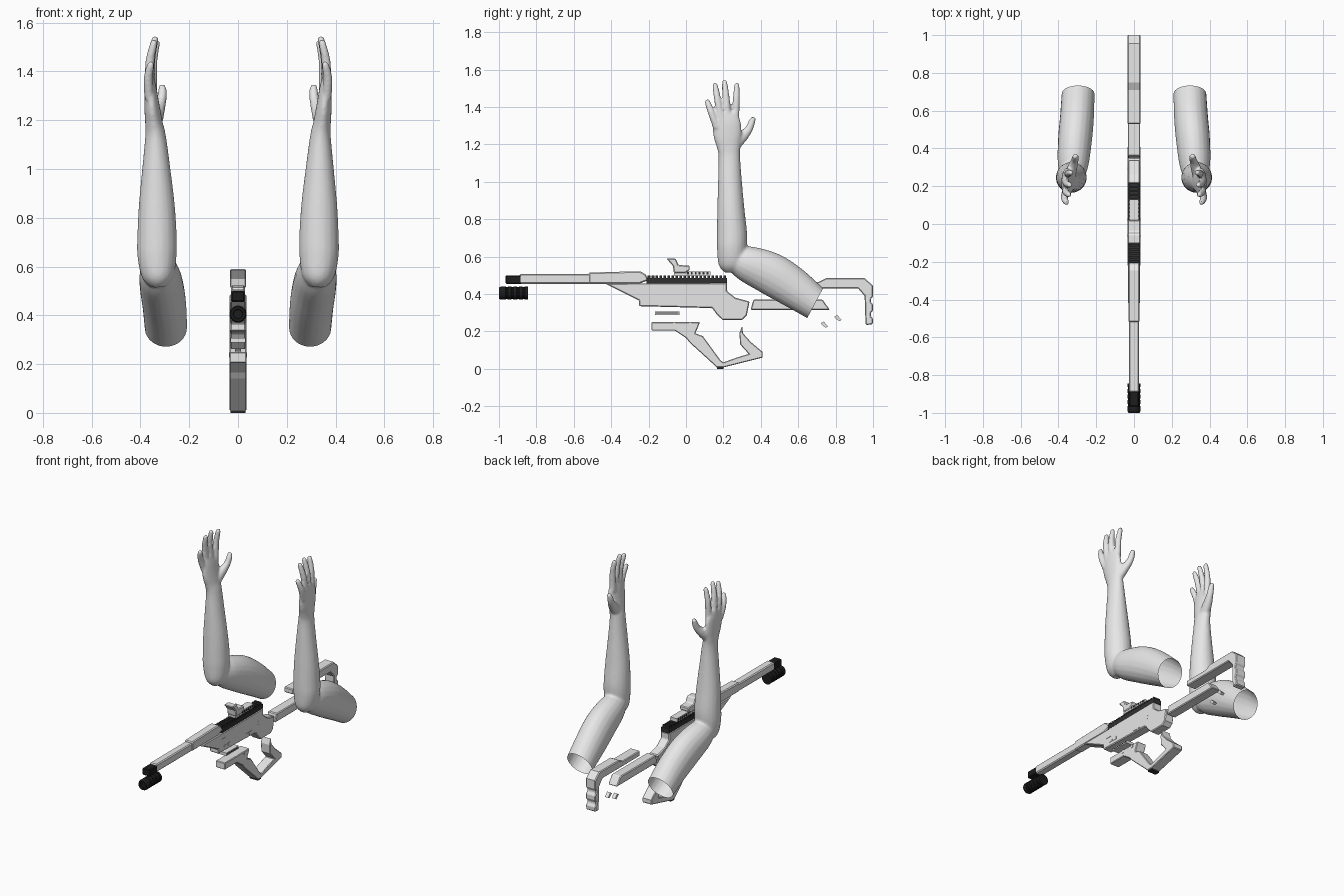
import bpy, bmesh, math
from mathutils import Vector

cube = bpy.data.objects.get("Cube")
if cube:
    bpy.data.objects.remove(cube, do_unlink=True)


def material(name, v):
    m = bpy.data.materials.new(name)
    m.use_nodes = True
    m.diffuse_color = (v, v, v, 1)
    m.node_tree.nodes["Principled BSDF"].inputs["Base Color"].default_value = (v, v, v, 1)
    return m


GREY = material("light_grey", 0.8)
DARK = material("dark_rail", 0.03)
BLACK = material("black_metal", 0.012)


def finish(name, bm, mat, bevel=0.0):
    bmesh.ops.recalc_face_normals(bm, faces=bm.faces)
    me = bpy.data.meshes.new(name)
    bm.to_mesh(me)
    bm.free()
    me.materials.append(mat)
    ob = bpy.data.objects.new(name, me)
    bpy.context.collection.objects.link(ob)
    if bevel:
        b = ob.modifiers.new("chamfer", 'BEVEL')
        b.width, b.segments, b.limit_method = bevel, 1, 'ANGLE'
        b.angle_limit = math.radians(50)
    return ob


def extrude(bm, pts, x0, x1):
    """Side outline in (y, z) extruded across x."""
    face = bm.faces.new([bm.verts.new((x0, y, z)) for y, z in pts])
    new = bmesh.ops.extrude_face_region(bm, geom=[face])["geom"]
    bmesh.ops.translate(bm, vec=(x1 - x0, 0, 0),
                        verts=[v for v in new if isinstance(v, bmesh.types.BMVert)])


def slab(name, pts, half, mat=GREY, bevel=0.0):
    bm = bmesh.new()
    extrude(bm, pts, -half, half)
    return finish(name, bm, mat, bevel)


def rect(y0, y1, z0, z1):
    return [(y0, z0), (y1, z0), (y1, z1), (y0, z1)]


# Barrel, muzzle and handguard
slab("muzzle_block", rect(-.965, -.88, .455, .5), .027, BLACK, .005)
slab("barrel", rect(-.89, -.51, .455, .507), .026, GREY, .006)
slab("handguard", [(-.52, .455), (-.25, .455), (-.2, .475), (-.215, .505),
                   (-.245, .522), (-.52, .515)], .029, GREY, .006)

# Detached suppressor with a recessed bore and ring grooves
bm = bmesh.new()
N = 24
rings = []
profile = [(-.99, .018), (-1, .02), (-1, .03), (-.99, .035)]
for i in range(4):
    y = -.965 + i * .03
    profile += [(y, .035), (y + .004, .032), (y + .01, .032), (y + .014, .035)]
profile += [(-.845, .035)]
for y, r in profile:
    rings.append([bm.verts.new((r * math.cos(a), y, .405 + r * math.sin(a)))
                  for a in (2 * math.pi * k / N for k in range(N))])
for a, b in zip(rings, rings[1:]):
    for k in range(N):
        bm.faces.new((a[k], a[(k + 1) % N], b[(k + 1) % N], b[k]))
bm.faces.new(rings[0])
bm.faces.new(rings[-1])
finish("suppressor", bm, BLACK)

# Top rail with teeth
bm = bmesh.new()
extrude(bm, rect(-.21, .22, .457, .487), -.028, .028)
for i in range(20):
    y = -.205 + i * .0213
    extrude(bm, rect(y, y + .014, .487, .5), -.024, .024)
finish("top_rail", bm, DARK)

# Receiver
slab("receiver", [(-.435, .457), (.22, .459), (.22, .415), (.265, .38), (.34, .36),
                  (.325, .285), (.3, .262), (.195, .262), (.165, .29), (.14, .325),
                  (-.25, .335), (-.25, .365), (-.35, .415)], .032, GREY, .005)

# Raised panels on both sides of the receiver and stock bar
bm = bmesh.new()
panels = [rect(-.22, -.175, .395, .42), rect(-.19, -.165, .358, .37),
          rect(-.15, -.125, .355, .372), rect(.037, .063, .338, .36),
          rect(.07, .1, .338, .36), rect(.162, .17, .385, .395),
          rect(.162, .17, .365, .375)]
for p in panels:
    for s in (-1, 1):
        extrude(bm, p, s * .03, s * .0345)
finish("receiver_panels", bm, GREY)

# Stock bar and butt stock
slab("stock_bar", [(.345, .315), (.36, .37), (.73, .37), (.77, .315)], .033, GREY, .005)
slab("butt_stock", [(.53, .43), (.92, .43), (.955, .39), (.96, .235), (.998, .237),
                    (1, .27), (.988, .28), (.988, .3), (1, .31), (1, .345), (.988, .355),
                    (.988, .375), (1, .385), (1, .445), (.955, .485), (.75, .485),
                    (.71, .465), (.53, .465)], .035, GREY, .005)

# Small loose pins and flat bar
for i, (y, z) in enumerate([(.74, .235), (.812, .27)]):
    slab("loose_pin_%d" % (i + 1), [(y - .02, z + .008), (y - .004, z + .018),
                                    (y + .02, z - .008), (y + .006, z - .016)], .012)
slab("loose_bar", rect(-.165, -.035, .289, .308), .03)
slab("loose_bar_seam", rect(-.16, -.04, .296, .301), .0315, DARK)

# Detached lower frame with grip and guard
slab("grip_frame", [(-.185, .25), (.075, .25), (.05, .19), (.09, .175), (.185, .045),
                    (.2, .035), (.27, .06), (.335, .08), (.29, .13), (.285, .19),
                    (.3, .23), (.305, .19), (.345, .145), (.41, .09), (.41, .06),
                    (.2, .008), (.165, .008), (.02, .14), (0, .165), (-.06, .205),
                    (-.185, .205)], .034, GREY, .004)
slab("grip_base_plate", rect(.165, .2, 0, .009), .03, DARK)
bm = bmesh.new()
for y in (-.07, .015):
    for s in (-1, 1):
        extrude(bm, rect(y, y + .014, .228, .25), s * .03, s * .036)
finish("grip_frame_tabs", bm, GREY)

# Optic sight and its mount
slab("sight_body", [(-.105, .59), (-.055, .59), (-.04, .555), (.02, .552), (.02, .528),
                    (-.005, .512), (-.065, .512), (-.07, .55)], .033, GREY, .005)
slab("sight_mount", rect(-.065, .13, .5, .513), .027)
slab("sight_mount_top", rect(0, .13, .513, .521), .024)
bm = bmesh.new()
for i in range(6):
    y = .005 + i * .021
    extrude(bm, rect(y, y + .01, .505, .517), -.029, .029)
finish("sight_mount_ribs", bm, DARK)


# Arms: blended tubes; each station is x, y, z, half width across x, half depth
def smooth_path(pts, steps=5):
    out = []
    ext = [pts[0]] + pts + [pts[-1]]
    for p0, p1, p2, p3 in zip(ext, ext[1:], ext[2:], ext[3:]):
        for k in range(steps):
            t = k / steps
            out.append([.5 * (2 * b + (c - a) * t + (2 * a - 5 * b + 4 * c - d) * t * t
                              + (3 * b - a - 3 * c + d) * t ** 3)
                        for a, b, c, d in zip(p0, p1, p2, p3)])
    return out + [list(pts[-1])]


def tube(bm, pts, side, n=20):
    path = smooth_path(pts)
    prev = None
    for i, p in enumerate(path):
        a, b = path[max(i - 1, 0)], path[min(i + 1, len(path) - 1)]
        tan = (Vector(b[:3]) - Vector(a[:3])).normalized()
        u = (Vector((1, 0, 0)) - tan * tan.x).normalized()
        v = tan.cross(u)
        ring = []
        for k in range(n):
            w = 2 * math.pi * k / n
            q = Vector(p[:3]) + u * (p[3] * math.cos(w)) + v * (p[4] * math.sin(w))
            ring.append(bm.verts.new((side * q.x, q.y, q.z)))
        if prev:
            for k in range(n):
                bm.faces.new((prev[k], prev[(k + 1) % n], ring[(k + 1) % n], ring[k]))
        else:
            bm.faces.new(ring)
        prev = ring
    bm.faces.new(prev)


FOREARM = [(.325, .255, .52, .035, .045), (.328, .25, .56, .066, .075),
           (.332, .246, .64, .08, .08), (.332, .246, .72, .081, .081),
           (.333, .24, .85, .074, .073), (.335, .235, 1, .058, .064),
           (.338, .232, 1.13, .043, .058), (.345, .228, 1.19, .036, .064),
           (.352, .222, 1.25, .032, .076), (.358, .217, 1.32, .026, .075),
           (.36, .216, 1.37, .017, .055)]
UPPER = [(.325, .235, .6, .06, .06), (.322, .32, .565, .082, .095),
         (.312, .45, .51, .09, .113), (.302, .565, .44, .09, .108),
         (.296, .69, .35, .087, .09), (.294, .75, .31, .086, .086)]
THUMB = [(.34, .25, 1.19, .03, .035), (.326, .3, 1.24, .026, .03),
         (.314, .335, 1.28, .02, .022), (.31, .352, 1.32, .018, .018),
         (.312, .363, 1.345, .012, .012)]
# Finger base, tip
FINGERS = [((.35, .265, 1.32), (.334, .272, 1.53)), ((.36, .226, 1.33), (.34, .205, 1.545)),
           ((.364, .19, 1.32), (.345, .153, 1.53)), ((.364, .165, 1.29), (.357, .11, 1.44))]


def arm(name, side):
    bm = bmesh.new()
    for pts in (FOREARM, UPPER, THUMB):
        tube(bm, pts, side)
    for base, tip in FINGERS:
        a, b = Vector(base), Vector(tip)
        mid = a.lerp(b, .55) + Vector((.008, 0, 0))
        tube(bm, [(*a, .02, .02), (*mid, .019, .019), (*a.lerp(b, .92), .015, .015),
                  (*b, .008, .008)], side, 12)
    ob = finish(name, bm, GREY)
    rm = ob.modifiers.new("blend", 'REMESH')
    rm.mode, rm.voxel_size = 'VOXEL', .007
    sm = ob.modifiers.new("soften", 'SMOOTH')
    sm.factor, sm.iterations = .5, 6
    dg = bpy.context.evaluated_depsgraph_get()
    me = bpy.data.meshes.new_from_object(ob.evaluated_get(dg))
    ob.modifiers.clear()
    # Cut the upper arm open at its end
    bm = bmesh.new()
    bm.from_mesh(me)
    bmesh.ops.bisect_plane(bm, geom=bm.verts[:] + bm.edges[:] + bm.faces[:],
                           plane_co=(0, .69, .35), plane_no=(0, .88, -.47), clear_outer=True)
    for f in bm.faces:
        f.smooth = True
        f.material_index = 0
    bm.to_mesh(me)
    bm.free()
    me.materials.clear()
    me.materials.append(GREY)
    ob.data = me


arm("left_arm", 1)
arm("right_arm", -1)
